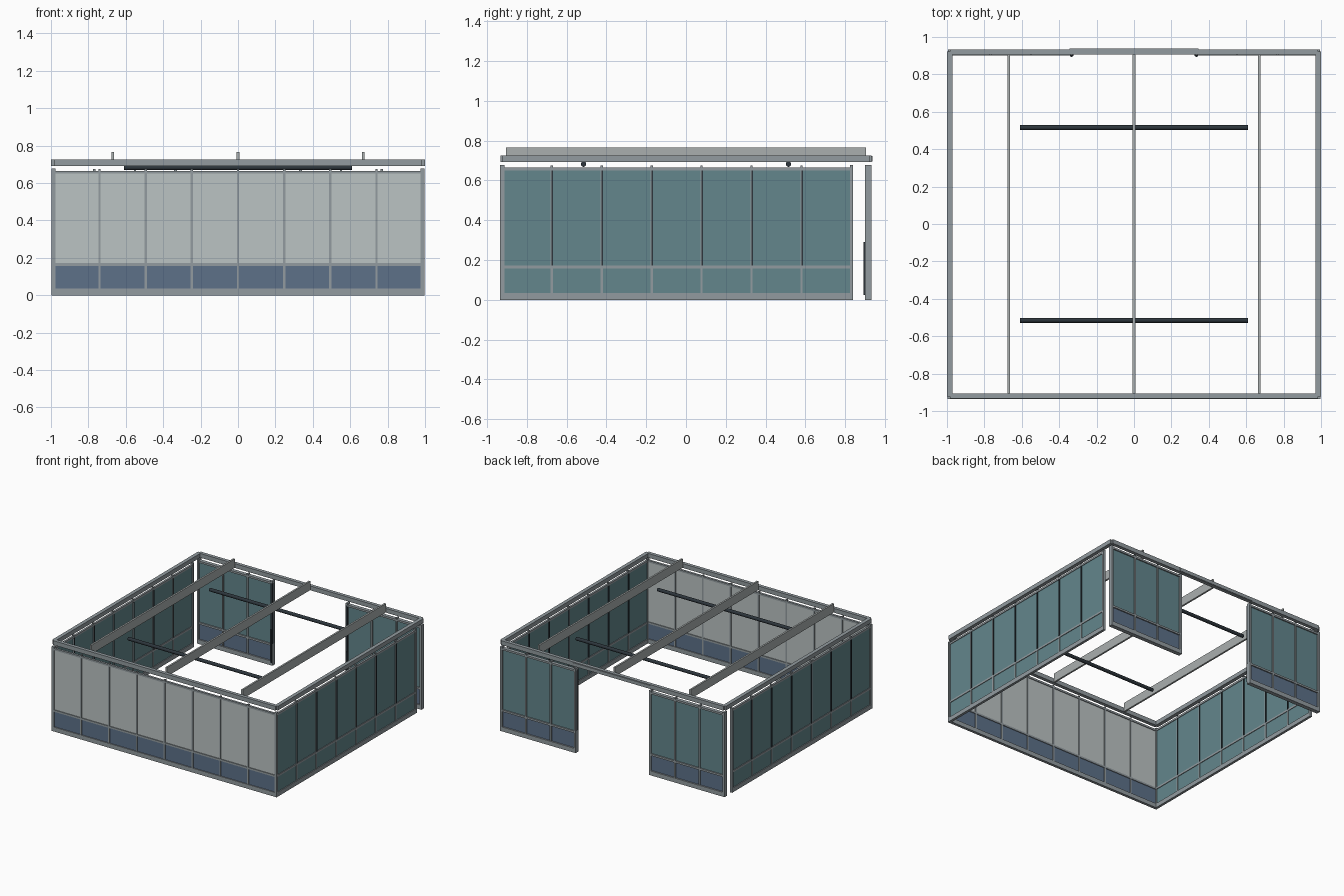
import bpy, bmesh, math
from mathutils import Matrix, Vector

if "Cube" in bpy.data.objects:
    bpy.data.objects.remove(bpy.data.objects["Cube"])


def material(name, r, g, b):
    m = bpy.data.materials.new(name)
    m.diffuse_color = (r, g, b, 1)
    m.use_nodes = True
    m.node_tree.nodes["Principled BSDF"].inputs["Base Color"].default_value = m.diffuse_color
    return m


FRAME = material("aluminium grey", .29, .33, .35)
PALE = material("pale glass", .50, .55, .55)
BLUE = material("slate blue panel", .11, .165, .25)
TEAL = material("teal glass", .125, .24, .265)
DARK = material("dark charcoal", .026, .036, .045)
BEAM = material("light grey beam", .40, .43, .43)


def boxes(name, spans, mat, mtx=Matrix.Identity(4)):
    """One object made of boxes, each (x0, x1, y0, y1, z0, z1)."""
    bm = bmesh.new()
    for x0, x1, y0, y1, z0, z1 in spans:
        c = Vector(((x0 + x1) / 2, (y0 + y1) / 2, (z0 + z1) / 2))
        s = Matrix.Diagonal((x1 - x0, y1 - y0, z1 - z0, 1))
        bmesh.ops.create_cube(bm, size=1, matrix=mtx @ Matrix.Translation(c) @ s)
    bmesh.ops.recalc_face_normals(bm, faces=bm.faces)
    me = bpy.data.meshes.new(name)
    bm.to_mesh(me)
    bm.free()
    me.materials.append(mat)
    ob = bpy.data.objects.new(name, me)
    bpy.context.collection.objects.link(ob)
    return ob


def wall(name, length, bays, depth, upper, lower, mtx, seals=False):
    """Panelled wall along local x from 0, outer face at y = 0, inner at y = depth."""
    step = (length - .016) / bays
    mid = [.008 + i * step for i in range(bays + 1)]
    p0, p1 = depth * .35, depth * .65
    boxes(name + "_rails", [(0, length, 0, depth, 0, .035),
                            (.01, length - .01, .002, depth - .002, .157, .172),
                            (.01, length - .01, .002, depth - .002, .65, .665)], FRAME, mtx)
    boxes(name + "_end_posts", [(0, .016, 0, depth, 0, .677),
                                (length - .016, length, 0, depth, 0, .677)], FRAME, mtx)
    boxes(name + "_mullions", [(x - .006, x + .006, .002, depth - .002, .03, .675)
                               for x in mid[1:-1]], FRAME, mtx)
    boxes(name + "_lower_panels", [(a, b, p0, p1, .03, .16) for a, b in zip(mid, mid[1:])],
          lower, mtx)
    boxes(name + "_upper_panels", [(a, b, p0, p1, .168, .653) for a, b in zip(mid, mid[1:])],
          upper, mtx)
    if seals:  # dark strips on the upper mullions
        boxes(name + "_seals", [(x - .001, x + .007, 0, depth, .172, .65)
                                for x in mid[1:-1]], DARK, mtx)


# front wall
wall("front_wall", 1.99, 8, .022, PALE, BLUE, Matrix.Translation((-.995, -.935, 0)))

# side walls, stopping short of the back wall
right = Matrix.Translation((.997, -.935, 0)) @ Matrix.Rotation(math.pi / 2, 4, 'Z')
wall("right_wall", 1.775, 7, .02, TEAL, TEAL, right, True)
wall("left_wall", 1.775, 7, .02, TEAL, TEAL, Matrix.Scale(-1, 4, (1, 0, 0)) @ right, True)

# back wall: two halves either side of the doorway
back = Matrix.Translation((.995, .933, 0)) @ Matrix.Rotation(math.pi, 4, 'Z')
for side, m in (("right", back), ("left", Matrix.Scale(-1, 4, (1, 0, 0)) @ back)):
    wall("back_wall_" + side, .67, 3, .033, TEAL, BLUE, m)
    boxes("door_jamb_seals_" + side, [(.654, .672, .001, .008, .175, .66),
                                      (.654, .672, .025, .034, .175, .66)], DARK, m)
    boxes("door_handle_" + side, [(.655, .667, .033, .041, .025, .29)], DARK, m)

# door header plate
boxes("door_header", [(-.345, .345, .932, .939, .695, .722)], FRAME)

# roof ring
boxes("roof_ring_sides", [(s * .985 - .015, s * .985 + .015, -.922, .922, .692, .726)
                          for s in (-1, 1)], FRAME)
boxes("roof_ring_ends", [(-.985, .985, s * .92 - .014, s * .92 + .014, .692, .726)
                         for s in (-1, 1)], FRAME)

# roof beams
boxes("roof_beams", [(x - .007, x + .007, -.906, .906, .694, .765)
                     for x in (-.67, 0, .67)], BEAM)

# light tubes under the beams
for side, y in (("front", -.515), ("back", .515)):
    bpy.ops.mesh.primitive_cylinder_add(vertices=16, radius=.0135, depth=1.22,
                                        location=(0, y, .682), rotation=(0, math.pi / 2, 0))
    tube = bpy.context.object
    tube.name = side + "_light_tube"
    tube.data.materials.append(DARK)
    bpy.ops.object.shade_smooth_by_angle()
